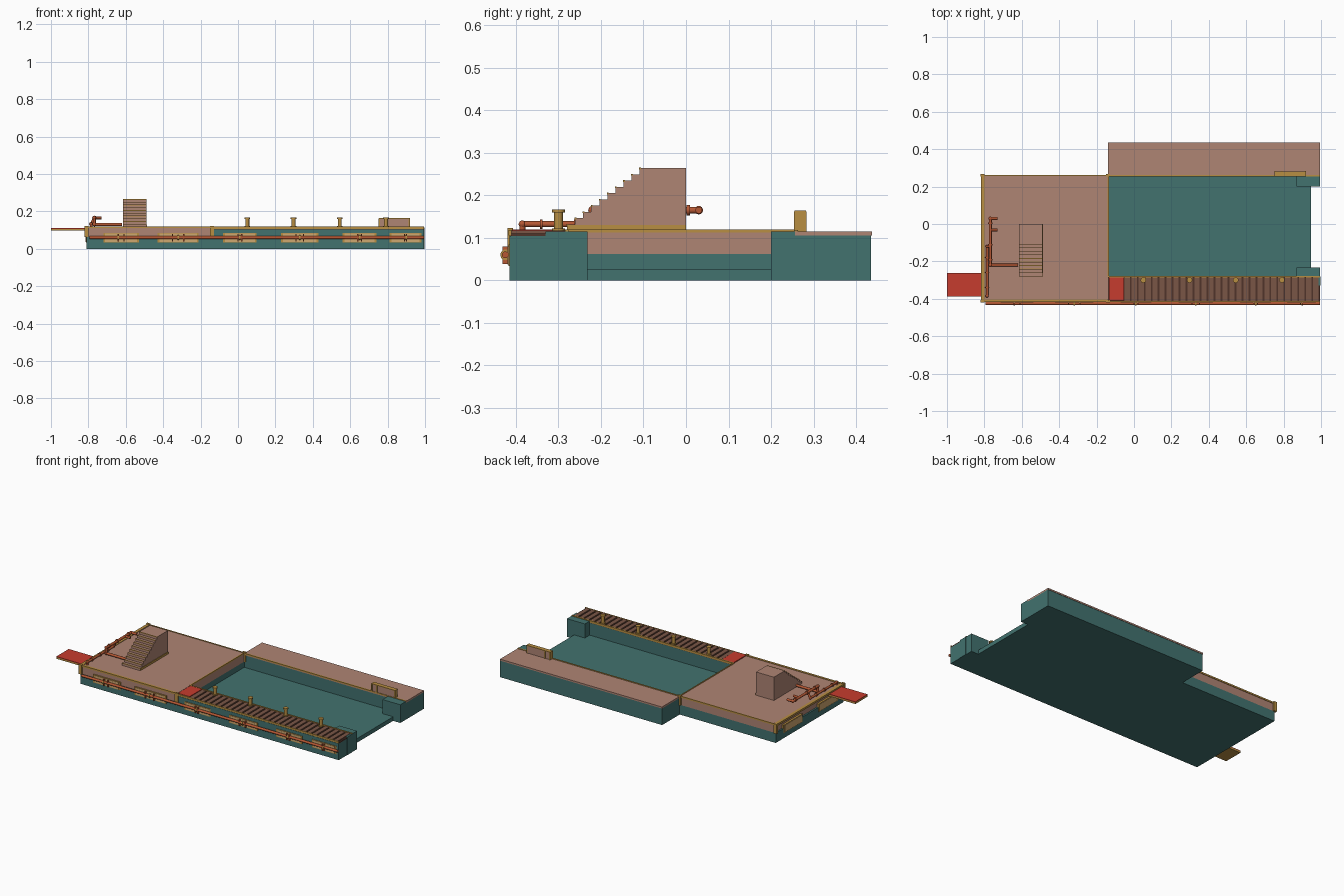
import bpy
import bmesh
from mathutils import Vector

if "Cube" in bpy.data.objects:
    bpy.data.objects.remove(bpy.data.objects["Cube"], do_unlink=True)


def material(name, rgb):
    linear = [((c / 255 + 0.055) / 1.055) ** 2.4 for c in rgb] + [1]
    m = bpy.data.materials.new(name)
    m.diffuse_color = linear
    m.use_nodes = True
    m.node_tree.nodes["Principled BSDF"].inputs["Base Color"].default_value = linear
    return m


TEAL = material("teal hull", (66, 114, 111))
CLAY = material("clay deck", (175, 133, 116))
GOLD = material("gold trim", (184, 142, 66))
PLANK = material("brown planks", (122, 86, 70))
GAP = material("dark gaps", (80, 52, 42))
RED = material("red plates", (198, 60, 46))
PIPE = material("copper pipe", (182, 88, 52))
TAN = material("tan panels", (208, 168, 112))


def finish(name, bm, mat):
    mesh = bpy.data.meshes.new(name)
    bmesh.ops.recalc_face_normals(bm, faces=bm.faces)
    bm.to_mesh(mesh)
    bm.free()
    mesh.materials.append(mat)
    ob = bpy.data.objects.new(name, mesh)
    bpy.context.collection.objects.link(ob)
    return ob


def box(name, mat, x, y, z):
    bm = bmesh.new()
    bmesh.ops.create_cube(bm, size=1)
    for v in bm.verts:
        v.co = [a + (c + 0.5) * (b - a) for c, (a, b) in zip(v.co, (x, y, z))]
    return finish(name, bm, mat)


def rod(name, mat, start, end, radius, sides=12):
    a, b = Vector(start), Vector(end)
    bm = bmesh.new()
    bmesh.ops.create_cone(bm, cap_ends=True, segments=sides, radius1=radius,
                          radius2=radius, depth=(b - a).length)
    turn = (b - a).to_track_quat("Z", "Y")
    for v in bm.verts:
        v.co = turn @ v.co + (a + b) / 2
    ob = finish(name, bm, mat)
    for p in ob.data.polygons:
        p.use_smooth = len(p.vertices) == 4
    return ob


def pipe_run(name, points, radius):
    for i, (a, b) in enumerate(zip(points, points[1:])):
        rod(f"{name}_{i}", PIPE, a, b, radius)
    for i, p in enumerate(points[1:-1]):
        bm = bmesh.new()
        bmesh.ops.create_uvsphere(bm, u_segments=12, v_segments=8, radius=radius * 1.25)
        bmesh.ops.translate(bm, vec=p, verts=bm.verts)
        finish(f"{name}_elbow_{i}", bm, PIPE)


TOP = 0.117
LEFT, MID, RIGHT = -0.81, -0.138, 0.995
FRONT, QUAY, INNER, BACK = -0.415, -0.28, 0.26, 0.437

# Platform, basin floor, quays and gate stubs
box("platform_hull", TEAL, (LEFT, MID), (FRONT, INNER), (0, 0.062))
box("platform_deck", CLAY, (LEFT + 0.01, MID), (FRONT + 0.004, INNER), (0.062, TOP))
box("basin_floor", TEAL, (MID, 0.945), (QUAY, INNER), (0, 0.026))
box("front_quay", TEAL, (MID, RIGHT), (FRONT, QUAY), (0, 0.104))
box("back_quay", TEAL, (MID, RIGHT), (INNER, BACK - 0.002), (0, 0.105))
box("back_quay_deck", CLAY, (MID, RIGHT), (INNER - 0.004, BACK), (0.105, 0.115))
box("front_gate_stub", TEAL, (0.87, RIGHT), (QUAY, -0.232), (0, 0.115))
box("front_gate_end", TEAL, (0.985, RIGHT + 0.002), (-0.33, QUAY), (0, 0.115))
box("back_gate_stub", TEAL, (0.87, RIGHT), (0.2, INNER), (0, 0.115))

# Plank walkway on the front quay
box("walkway_base", GAP, (MID, RIGHT), (FRONT + 0.003, QUAY), (0.104, 0.11))
count, start = 28, -0.05
pitch = (RIGHT - start) / count
for i in range(count):
    x = start + i * pitch
    box(f"walkway_plank_{i}", PLANK, (x, x + pitch * 0.74), (FRONT + 0.004, QUAY - 0.004), (0.11, TOP))
box("red_walkway_plate", RED, (MID + 0.004, start - 0.003), (FRONT + 0.006, QUAY - 0.002), (0.108, TOP + 0.002))

# Gold edging
box("front_edge_trim", GOLD, (LEFT, MID), (FRONT - 0.002, FRONT + 0.012), (0.11, 0.12))
box("quay_front_trim", GOLD, (MID, RIGHT), (FRONT - 0.002, FRONT + 0.004), (0.106, 0.118))
box("left_edge_trim", GOLD, (LEFT - 0.008, LEFT + 0.012), (FRONT, INNER), (0.108, 0.12))
box("back_edge_trim", GOLD, (LEFT, MID), (INNER - 0.003, INNER + 0.003), (0.11, 0.12))
box("quay_inner_trim", GOLD, (MID, RIGHT), (QUAY - 0.005, QUAY + 0.003), (0.107, 0.12))
box("back_quay_trim", GOLD, (MID, RIGHT), (INNER - 0.006, INNER + 0.003), (0.11, 0.118))
box("platform_inner_trim", GOLD, (MID - 0.004, MID + 0.003), (QUAY, INNER), (0.112, 0.12))
for x in (LEFT, MID):
    for y in (FRONT, INNER):
        box("corner_post", GOLD, (x - 0.011, x + 0.011), (y - 0.005, y + 0.008), (0.062, 0.123))

# Boarding plate
box("boarding_plate_base", GOLD, (-1, LEFT), (-0.387, -0.263), (0.097, 0.107))
box("boarding_plate", RED, (-1, LEFT - 0.008), (-0.387, -0.263), (0.107, 0.111))

# Staircase as one stepped profile, with gold tread edges
steps, run, foot, peak = 10, 0.019, -0.28, 0.264
rise = (peak - TOP) / steps
profile = [(0, TOP), (foot, TOP)]
for i in range(steps):
    y, z = foot + i * run, TOP + (i + 1) * rise
    profile += [(y, z), (y + run, z)]
    box(f"tread_edge_{i}", GOLD, (-0.615, -0.49), (y - 0.001, y + 0.003), (z - 0.003, z + 0.001))
profile.append((0, peak))
bm = bmesh.new()
face = bm.faces.new([bm.verts.new((-0.615, y, z)) for y, z in profile])
side = bmesh.ops.extrude_face_region(bm, geom=[face])
bmesh.ops.translate(bm, vec=(0.125, 0, 0),
                    verts=[v for v in side["geom"] if isinstance(v, bmesh.types.BMVert)])
finish("staircase", bm, CLAY)
box("staircase_base_trim", GOLD, (-0.49, -0.487), (foot, 0), (TOP, 0.13))

# Bollards
for i in range(4):
    x, y = 0.05 + 0.247 * i, -0.3
    rod(f"bollard_base_{i}", GOLD, (x, y, TOP), (x, y, 0.122), 0.015)
    rod(f"bollard_post_{i}", GOLD, (x, y, 0.12), (x, y, 0.163), 0.0105)
    rod(f"bollard_cap_{i}", GOLD, (x, y, 0.16), (x, y, 0.167), 0.015)

# Low wall on the back quay
box("low_wall", CLAY, (0.755, 0.918), (0.257, 0.28), (0.115, 0.16))
box("low_wall_cap", GOLD, (0.753, 0.92), (0.255, 0.282), (0.16, 0.164))
for x in (0.755, 0.79, 0.915):
    box("low_wall_strip", GOLD, (x - 0.003, x + 0.004), (0.254, 0.283), (0.115, 0.162))

# Deck pipes
pipe_run("upper_pipe", [(-0.62, -0.22, 0.13), (-0.768, -0.22, 0.13), (-0.768, -0.22, 0.165),
                        (-0.768, 0.03, 0.165), (-0.73, 0.03, 0.165)], 0.008)
pipe_run("branch_pipe", [(-0.768, -0.032, 0.165), (-0.73, -0.032, 0.165)], 0.007)
pipe_run("lower_pipe", [(-0.785, -0.385, TOP), (-0.785, -0.385, 0.132), (-0.785, -0.12, 0.132),
                        (-0.768, -0.12, 0.165)], 0.007)
for y in (-0.19, -0.11, 0.005):
    rod("pipe_flange", PIPE, (-0.768, y - 0.004, 0.165), (-0.768, y + 0.004, 0.165), 0.012)
for y in (-0.34, -0.26, -0.18):
    rod("pipe_flange", PIPE, (-0.785, y - 0.003, 0.132), (-0.785, y + 0.003, 0.132), 0.011)

# Framed side panels behind a long rail
for x0, x1 in ((-0.72, -0.53), (-0.43, -0.21), (-0.08, 0.1), (0.23, 0.43), (0.56, 0.74), (0.81, 0.98)):
    box("front_panel_frame", GOLD, (x0, x1), (FRONT - 0.003, FRONT + 0.005), (0.034, 0.084))
    box("front_panel", TAN, (x0 + 0.01, x1 - 0.01), (FRONT - 0.005, FRONT), (0.037, 0.081))
    for x in (x0 + 0.08, x1 - 0.08):
        box("rail_bracket", PIPE, (x - 0.003, x + 0.003), (-0.432, FRONT), (0.038, 0.08))
for y in (-0.26, 0.09):
    box("side_panel_frame", GOLD, (LEFT - 0.003, LEFT + 0.01), (y - 0.095, y + 0.095), (0.034, 0.084))
    box("side_panel", TAN, (LEFT - 0.005, LEFT), (y - 0.085, y + 0.085), (0.037, 0.081))
rod("front_rail", PIPE, (-0.795, -0.425, 0.06), (RIGHT, -0.425, 0.06), 0.008)
for x in (-0.64, -0.32, 0.01, 0.33, 0.65, 0.9):
    rod("rail_collar", GOLD, (x - 0.004, -0.424, 0.06), (x + 0.004, -0.424, 0.06), 0.013)
